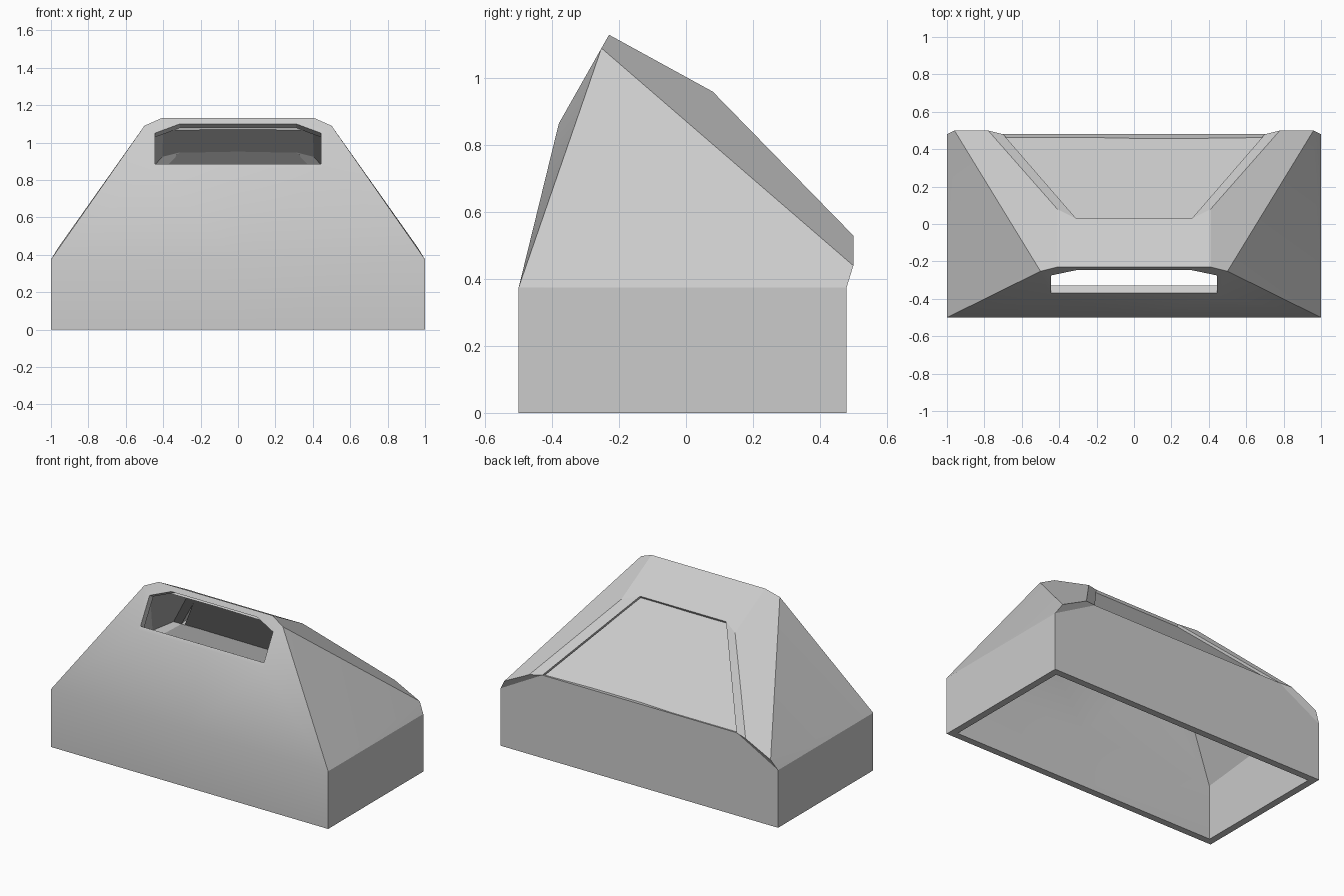
import bpy, bmesh, math

cube = bpy.data.objects.get("Cube")
if cube:
    bpy.data.objects.remove(cube, do_unlink=True)

grey = bpy.data.materials.new("light_grey")
grey.use_nodes = True
colour = (0.6, 0.6, 0.6, 1)
grey.diffuse_color = colour
grey.node_tree.nodes["Principled BSDF"].inputs["Base Color"].default_value = colour


def build(name, points, faces, thickness):
    """Make one half from named points, mirror it, then give it wall thickness."""
    bm = bmesh.new()
    verts = {key: bm.verts.new(co) for key, co in points.items()}
    for face in faces:
        bm.faces.new([verts[key] for key in face.split()])
    bmesh.ops.recalc_face_normals(bm, faces=bm.faces)
    # the sheet is open, so make sure its normals point away from the inside
    if sum((f.calc_center_median() - centre).dot(f.normal) * f.calc_area() for f in bm.faces) < 0:
        bmesh.ops.reverse_faces(bm, faces=bm.faces)
    mesh = bpy.data.meshes.new(name)
    bm.to_mesh(mesh)
    bm.free()
    mesh.materials.append(grey)
    obj = bpy.data.objects.new(name, mesh)
    bpy.context.collection.objects.link(obj)
    bpy.ops.object.select_all(action='DESELECT')
    obj.select_set(True)
    bpy.context.view_layer.objects.active = obj
    mirror = obj.modifiers.new("mirror", 'MIRROR')
    mirror.use_clip = True
    solid = obj.modifiers.new("wall", 'SOLIDIFY')
    solid.thickness = thickness
    solid.offset = -1
    solid.use_even_offset = True
    for mod in ("mirror", "wall"):
        bpy.ops.object.modifier_apply(modifier=mod)
    bpy.ops.object.shade_smooth_by_angle(angle=math.radians(20))
    return obj


from mathutils import Vector
centre = Vector((0, 0, 0.4))


def mouth(x, z):
    """Point on the sloping plane around the front opening."""
    return (x, -0.38 + (z - 0.865) * 0.566, z)


# Hollow hood with a front opening and a rear window hole
hood = {
    "front_base_mid": (0, -0.5, 0), "front_base": (1, -0.5, 0),
    "front_mid": (0, -0.5, 0.375), "front": (1, -0.5, 0.375),
    "back_base_mid": (0, 0.48, 0), "back_base": (1, 0.48, 0),
    "back": (1, 0.48, 0.375),
    "kink_mid": mouth(0, 0.865), "kink": mouth(0.45, 0.865),
    "sill_mid": mouth(0, 0.885), "sill": mouth(0.445, 0.885),
    "jamb": mouth(0.445, 1.05), "head": mouth(0.31, 1.1), "head_mid": mouth(0, 1.1),
    "shoulder": mouth(0.5, 1.09), "ridge": mouth(0.41, 1.13), "ridge_mid": mouth(0, 1.13),
    "top_back": (0.41, 0.08, 0.96),
    "pane_top": (0.31, 0.03, 0.987), "pane_top_mid": (0, 0.03, 0.987),
    "pane_low": (0.7, 0.48, 0.54), "pane_low_mid": (0, 0.48, 0.54),
    "frame_low": (0.78, 0.5, 0.53), "corner_low": (0.96, 0.5, 0.44),
}
build("hood_shell", hood, [
    "front_base_mid front_base front front_mid",
    "front_base back_base back front",
    "back_base back_base_mid pane_low_mid pane_low back",
    "front_mid front kink kink_mid",
    "front shoulder kink",
    "front corner_low shoulder",
    "front back corner_low",
    "back pane_low frame_low corner_low",
    "kink_mid kink sill sill_mid",
    "kink shoulder jamb sill",
    "shoulder ridge head jamb",
    "ridge ridge_mid head_mid head",
    "ridge_mid ridge top_back pane_top pane_top_mid",
    "shoulder corner_low frame_low top_back ridge",
    "top_back frame_low pane_low pane_top",
], 0.045)

# Rear panel, set slightly below its frame
sink = Vector((0, -0.011, -0.011))
panel = {key: Vector(hood[key]) + sink
         for key in ("pane_top_mid", "pane_top", "pane_low", "pane_low_mid")}
build("rear_panel", panel, ["pane_top_mid pane_top pane_low pane_low_mid"], 0.03)
